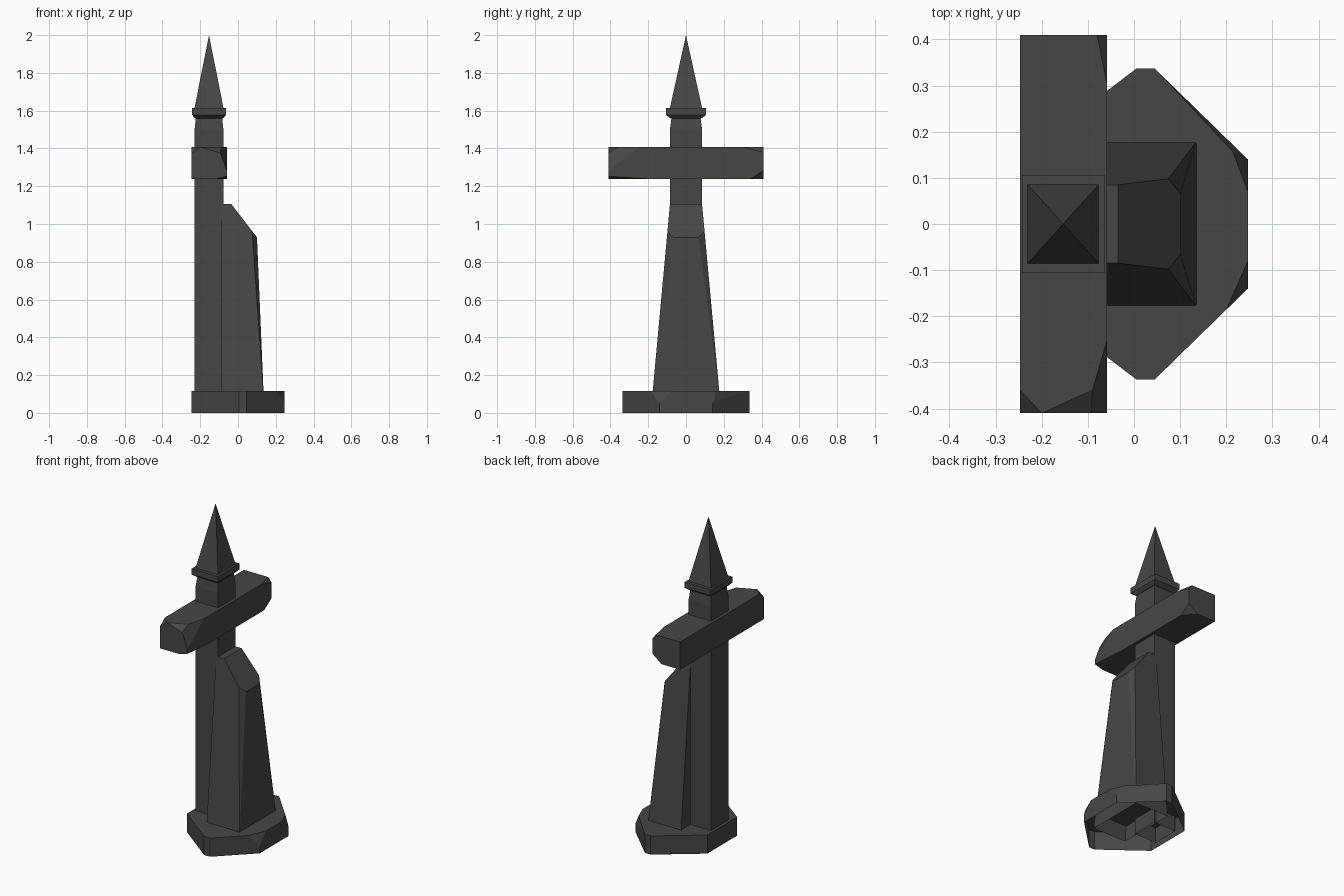
import bpy, bmesh
from mathutils import Vector

if "Cube" in bpy.data.objects:
    bpy.data.objects.remove(bpy.data.objects["Cube"])

stone = bpy.data.materials.new("dark stone")
stone.diffuse_color = (0.062, 0.062, 0.062, 1)
stone.use_nodes = True
stone.node_tree.nodes["Principled BSDF"].inputs["Base Color"].default_value = stone.diffuse_color


def rect(x0, x1, y, z):
    return [(x0, -y, z), (x1, -y, z), (x1, y, z), (x0, y, z)]


def loft(name, rings, apex=None, cuts=(), open_bottom=False):
    """Stack rings into a closed solid, chip it with planes, optionally open it underneath."""
    bm = bmesh.new()
    loops = [[bm.verts.new(p) for p in ring] for ring in rings]
    n = len(loops[0])
    for a, b in zip(loops, loops[1:]):
        for i in range(n):
            bm.faces.new((a[i], a[(i + 1) % n], b[(i + 1) % n], b[i]))
    bm.faces.new(loops[0][::-1])
    if apex:
        tip = bm.verts.new(apex)
        for i in range(n):
            bm.faces.new((loops[-1][i], loops[-1][(i + 1) % n], tip))
    else:
        bm.faces.new(loops[-1])
    centre = sum((v.co for v in bm.verts), Vector()) / len(bm.verts)
    for pts in cuts:
        p, q, r = (Vector(c) for c in pts)
        nor = (q - p).cross(r - p).normalized()
        if nor.dot(centre - p) > 0:
            nor = -nor
        bmesh.ops.bisect_plane(bm, geom=bm.verts[:] + bm.edges[:] + bm.faces[:], dist=1e-5,
                               plane_co=p, plane_no=nor, clear_outer=True)
        rim = [e for e in bm.edges if e.is_boundary]
        bmesh.ops.holes_fill(bm, edges=rim, sides=0)
    bmesh.ops.recalc_face_normals(bm, faces=bm.faces[:])
    if open_bottom:
        low = min(v.co.z for v in bm.verts) + 1e-4
        under = [f for f in bm.faces if all(v.co.z < low for v in f.verts)]
        bmesh.ops.delete(bm, geom=under, context='FACES')
    me = bpy.data.meshes.new(name)
    bm.to_mesh(me)
    bm.free()
    me.materials.append(stone)
    ob = bpy.data.objects.new(name, me)
    bpy.context.collection.objects.link(ob)
    return ob


# Eight-sided plinth with chipped right corners, hollow underneath
half = [(-0.247, -0.145), (0.005, -0.337), (0.045, -0.337), (0.247, -0.14)]
outline = half + [(x, -y) for x, y in reversed(half)]
T = 0.115
loft("plinth", [[(x, y, z) for x, y in outline] for z in (0, T)], open_bottom=True, cuts=[
    [(0.247, 0.07, T), (0.205, 0.181, T), (0.247, 0.14, 0.05)],
    [(0.05, 0.332, T), (0.23, 0.14, T), (0.247, 0.14, 0.06)],
    [(0.247, -0.08, T), (0.2, -0.186, T), (0.247, -0.14, 0.05)]])

# Tapering buttress with a sloping top and chipped edges
edge_chips = [[(0.135, s * 0.174, T), (0.10, s * 0.065, 0.94), (0.075, s * 0.096, 0.97)]
              for s in (-1, 1)]
loft("buttress", [rect(-0.09, 0.139, 0.185, 0.02), rect(-0.09, 0.093, 0.085, 1.105)],
     open_bottom=True,
     cuts=[[(0.10, -1, 0.93), (0.10, 1, 0.93), (-0.035, 0, 1.105)]] + edge_chips)

# Upright post narrowing at the neck
loft("post", [rect(-0.23, -0.077, 0.085, 0.02), rect(-0.23, -0.077, 0.085, 1.5),
              rect(-0.222, -0.085, 0.076, 1.57)], open_bottom=True)

# Crossbar with chipped ends
X, L, B, U = -0.058, 0.41, 1.237, 1.408
loft("crossbar", [[(-0.247, -L, z), (X, -L, z), (X, L, z), (-0.247, L, z)] for z in (B, U)], cuts=[
    [(-0.08, L, U), (X, 0.30, U), (X, L, 1.38)],
    [(X, 0.34, B), (X, L, 1.285), (-0.12, L, B)],
    [(-0.2, -L, U), (-0.09, -0.36, U), (-0.09, -L, 1.375)],
    [(-0.09, -0.36, U), (X, -0.25, U), (X, -L, 1.28)],
    [(-0.247, -0.36, U), (-0.2, -L, U), (-0.247, -L, 1.37)],
    [(X, -0.17, B), (X, -L, 1.253), (-0.12, -L, B)]])

# Collar under the spire
loft("collar", [rect(-0.226, -0.081, 0.08, 1.558), rect(-0.243, -0.064, 0.106, 1.577),
                rect(-0.243, -0.064, 0.106, 1.613)])

# Pointed spire
loft("spire", [rect(-0.231, -0.076, 0.086, 1.61)], apex=(-0.1535, 0, 2.0))
